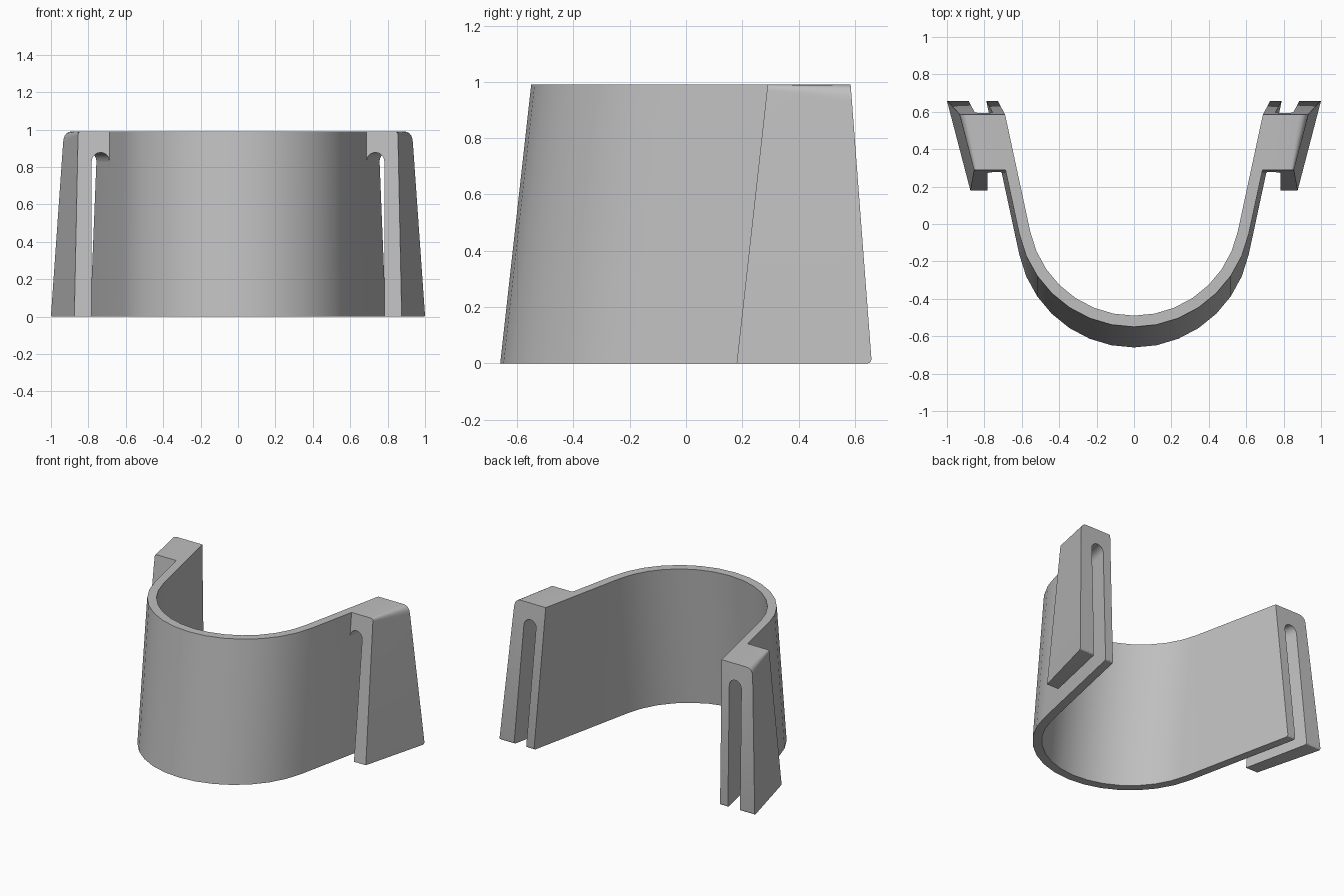
import bpy, bmesh, math
from mathutils import Vector

cube = bpy.data.objects.get("Cube")
if cube:
    bpy.data.objects.remove(cube, do_unlink=True)

TOP = 0.99       # overall height
LEAN = 0.11      # forward shift of the base
THICK = 0.06     # wall thickness
RADIUS = 0.567   # inner bend radius
CENTRE = 0.077   # bend centre at the top
TILT = math.atan(0.215)  # splay of the straight arms

grey = bpy.data.materials.new("plain grey")
grey.use_nodes = True
grey.diffuse_color = (0.52, 0.52, 0.52, 1)
grey.node_tree.nodes["Principled BSDF"].inputs["Base Color"].default_value = grey.diffuse_color


def shift(z):
    return -LEAN * (1 - z / TOP)


def back_y(z):
    return 0.66 - 0.075 * z / TOP


def front_y(z):
    return 0.29 + shift(z)


def arm_x(y, z, offset=0):
    """Outer face of the straight arm, plus a sideways offset."""
    cy = CENTRE + shift(z)
    return (RADIUS + THICK) / math.cos(TILT) + math.tan(TILT) * (y - cy) + offset


def loft(name, ring_a, ring_b):
    """Solid between two matching rings, with rounded lower rear edges."""
    bm = bmesh.new()
    a = [bm.verts.new(p) for p in ring_a]
    b = [bm.verts.new(p) for p in ring_b]
    n = len(a)
    for i in range(n):
        j = (i + 1) % n
        bm.faces.new((a[i], a[j], b[j], b[i]))
    bm.faces.new(a[::-1])
    bm.faces.new(b)
    corners = [e for e in bm.edges
               if all(v.co.z < 0.001 and v.co.y > 0.655 for v in e.verts)]
    bmesh.ops.bevel(bm, geom=corners, offset=0.015, segments=3,
                    profile=0.5, affect='EDGES')
    bmesh.ops.recalc_face_normals(bm, faces=bm.faces)
    mesh = bpy.data.meshes.new(name)
    bm.to_mesh(mesh)
    bm.free()
    mesh.materials.append(grey)
    obj = bpy.data.objects.new(name, mesh)
    bpy.context.collection.objects.link(obj)
    return obj


def smooth(obj):
    bpy.ops.object.select_all(action='DESELECT')
    obj.select_set(True)
    bpy.context.view_layer.objects.active = obj
    bpy.ops.object.shade_smooth_by_angle(angle=math.radians(30))


# Curved band: outer and inner arcs with straight arms to the rear plane
def band_ring(z, steps=14):
    cy = CENTRE + shift(z)
    y = back_y(z)
    sweep = math.pi / 2 - TILT
    ring = []
    for r, thick, way in ((RADIUS + THICK, 0, 1), (RADIUS, THICK, -1)):
        end = arm_x(y, z, -thick / math.cos(TILT))
        ring.append(Vector((-way * end, y, z)))
        for i in range(steps + 1):
            t = way * sweep * (2 * i / steps - 1)
            ring.append(Vector((r * math.sin(t), cy - r * math.cos(t), z)))
        ring.append(Vector((way * end, y, z)))
    return ring


smooth(loft("curved_band", band_ring(0), band_ring(TOP)))


# Side clip: outer flange joined to the arm above an arched slot
def clip_ring(plane, foot, shoulder, shoulder_z, flat):
    gap, spring = 0.095, 0.83
    pts = [(gap, 0), (foot, 0)]
    for i in range(6):  # rounded outer shoulder
        t = i / 5
        s = shoulder * (1 - t * t) + flat * t * t
        pts.append((s, shoulder_z * (1 - t) ** 2 + TOP * (1 - (1 - t) ** 2)))
    pts.append((0, TOP))
    for i in range(11):  # slot arch
        t = math.pi * (1 - i / 10)
        pts.append((gap / 2 * (1 + math.cos(t)), spring + gap / 2 * math.sin(t)))
    return [Vector((arm_x(plane(z), z, s), plane(z), z)) for s, z in pts]


clip = loft("slotted_side_clips",
            clip_ring(front_y, 0.188, 0.168, 0.97, 0.15),
            clip_ring(back_y, 0.21, 0.182, 0.93, 0.134))
mirror = clip.modifiers.new("both_sides", 'MIRROR')
mirror.use_axis[0] = True
smooth(clip)
